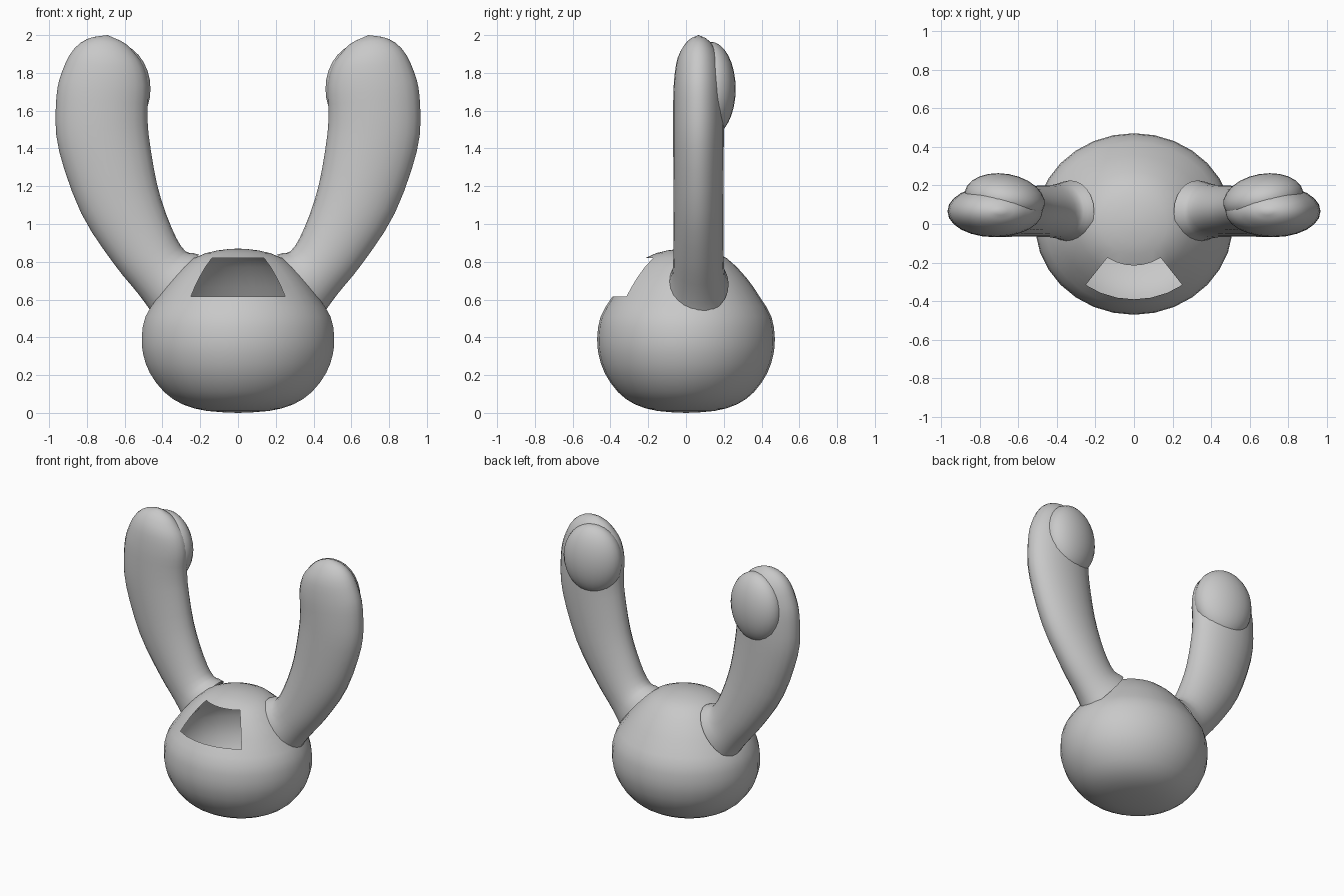
import bpy, bmesh, math
from mathutils import Vector

cube = bpy.data.objects.get("Cube")
if cube:
    bpy.data.objects.remove(cube, do_unlink=True)

grey = bpy.data.materials.new("plain grey")
grey.use_nodes = True
COLOUR = (0.58, 0.58, 0.58, 1)
grey.diffuse_color = COLOUR
grey.node_tree.nodes["Principled BSDF"].inputs["Base Color"].default_value = COLOUR


def smooth_points(points, steps):
    """Catmull-Rom curve through the control points."""
    pts = [Vector(p) for p in points]
    pts = [2 * pts[0] - pts[1]] + pts + [2 * pts[-1] - pts[-2]]
    out = []
    for a, b, c, d in zip(pts, pts[1:], pts[2:], pts[3:]):
        for k in range(steps):
            t = k / steps
            out.append(0.5 * (2 * b + (c - a) * t + (2 * a - 5 * b + 4 * c - d) * t ** 2
                              + (3 * b - a - 3 * c + d) * t ** 3))
    return out + [pts[-2]]


def make_object(name, bm):
    bmesh.ops.remove_doubles(bm, verts=bm.verts, dist=0.0005)
    bmesh.ops.recalc_face_normals(bm, faces=bm.faces)
    mesh = bpy.data.meshes.new(name)
    bm.to_mesh(mesh)
    bm.free()
    mesh.materials.append(grey)
    mesh.polygons.foreach_set("use_smooth", [True] * len(mesh.polygons))
    obj = bpy.data.objects.new(name, mesh)
    bpy.context.collection.objects.link(obj)
    return obj


def skin(bm, rings, keep=lambda ring, seg: True):
    """Join closed rings of points into a tube."""
    loops = [[bm.verts.new(p) for p in ring] for ring in rings]
    n = len(loops[0])
    for r, (low, high) in enumerate(zip(loops, loops[1:])):
        for s in range(n):
            if keep(r, s):
                e = (s + 1) % n
                bm.faces.new((low[s], low[e], high[e], high[s]))


# Hollow round body: radius and height, with an opening between two heights
profile = [(0, 0), (0.15, 0.01), (0.27, 0.045), (0.36, 0.11), (0.43, 0.21), (0.463, 0.31),
           (0.47, 0.40), (0.452, 0.51), (0.39, 0.615), (0.32, 0.715), (0.215, 0.82),
           (0.10, 0.86), (0, 0.87)]
STEPS, SEGS, WIDE = 2, 30, 1.09
curve = smooth_points(profile, STEPS)
rings = []
for radius, z in curve:
    angles = [math.tau * s / SEGS for s in range(SEGS)]
    rings.append([(WIDE * radius * math.sin(a), -radius * math.cos(a), z) for a in angles])


def outside_opening(ring, seg):
    middle = (curve[ring].y + curve[ring + 1].y) / 2
    return not (0.615 < middle < 0.82 and (seg < 3 or seg >= SEGS - 3))


bm = bmesh.new()
skin(bm, rings, outside_opening)
make_object("body_shell", bm)

# Curved ears: x, z, half width and half depth along the path
path = [(0.33, 0.68, 0.20, 0.16), (0.405, 0.745, 0.168, 0.138), (0.505, 0.885, 0.18, 0.132),
        (0.63, 1.135, 0.215, 0.132), (0.71, 1.43, 0.241, 0.134), (0.722, 1.6, 0.243, 0.134),
        (0.71, 1.75, 0.236, 0.13), (0.705, 1.88, 0.188, 0.11), (0.695, 1.965, 0.105, 0.06),
        (0.69, 2.0, 0.0, 0.0)]
stations = smooth_points(path, 3)
rings = []
for i, (x, z, width, depth) in enumerate(stations):
    before, after = stations[max(i - 1, 0)], stations[min(i + 1, len(stations) - 1)]
    along = Vector((after[0] - before[0], after[1] - before[1])).normalized()
    ring = []
    for s in range(24):
        a = math.tau * s / 24
        side = width * math.cos(a)
        ring.append((x + side * along.y, 0.066 + depth * math.sin(a), z - side * along.x))
    rings.append(ring)
bm = bmesh.new()
skin(bm, rings)
ears = [make_object("ear", bm)]

# Folded tip hanging behind each ear, turned slightly inward
bm = bmesh.new()
bmesh.ops.create_uvsphere(bm, u_segments=24, v_segments=16, radius=1)
tip = make_object("folded_ear_tip", bm)
tip.scale = (0.21, 0.13, 0.25)
tip.rotation_euler = (0, 0, math.radians(10))
tip.location = (0.67, 0.13, 1.715)
ears.append(tip)

# Matching ear on the other side
body = bpy.data.objects["body_shell"]
for part in ears:
    mirror = part.modifiers.new("Mirror", 'MIRROR')
    mirror.mirror_object = body
